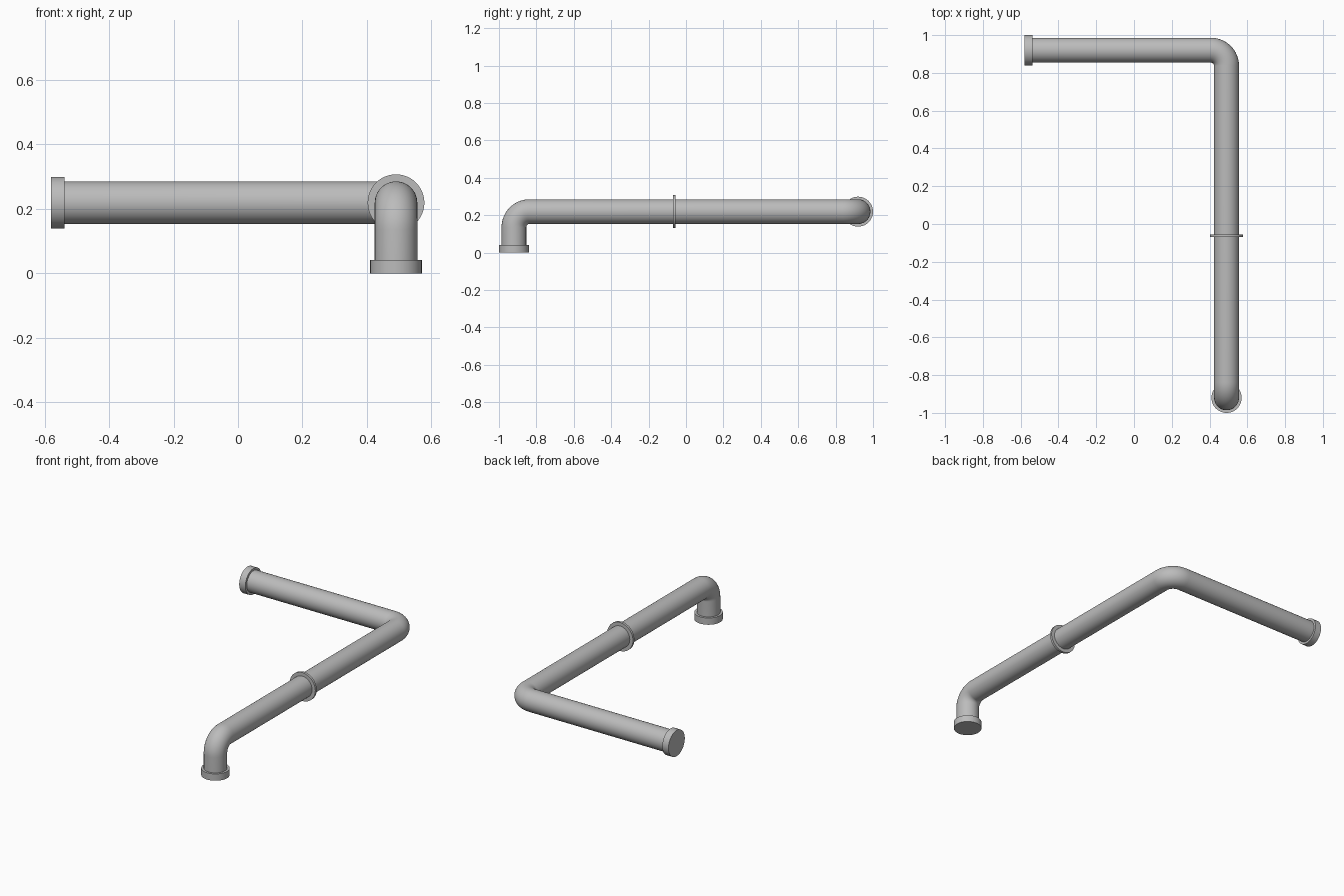
import bpy, bmesh
from math import pi, radians
from mathutils import Vector, Matrix

cube = bpy.data.objects.get("Cube")
if cube:
    bpy.data.objects.remove(cube, do_unlink=True)

SIDES = 48
PIPE_R, BEND_R = 0.066, 0.083
X, Y, Z = 0.49, 0.92, 0.219      # pipe axis offsets
END_X = -0.58

grey = bpy.data.materials.new("pipe_grey")
grey.use_nodes = True
colour = (0.5, 0.5, 0.5, 1)
grey.diffuse_color = colour
grey.node_tree.nodes["Principled BSDF"].inputs["Base Color"].default_value = colour


def finish(bm, name):
    bmesh.ops.recalc_face_normals(bm, faces=bm.faces)
    mesh = bpy.data.meshes.new(name)
    bm.to_mesh(mesh)
    bm.free()
    mesh.materials.append(grey)
    obj = bpy.data.objects.new(name, mesh)
    bpy.context.collection.objects.link(obj)
    bpy.ops.object.select_all(action='DESELECT')
    obj.select_set(True)
    bpy.context.view_layer.objects.active = obj
    bpy.ops.object.shade_smooth_by_angle(angle=radians(35))
    return obj


def disc(name, centre, axis, radius, depth):
    """Solid round collar centred on the pipe axis."""
    bm = bmesh.new()
    turn = Vector(axis).to_track_quat('Z', 'Y').to_matrix().to_4x4()
    bmesh.ops.create_cone(bm, cap_ends=True, segments=SIDES, radius1=radius,
                          radius2=radius, depth=depth,
                          matrix=Matrix.Translation(centre) @ turn)
    return finish(bm, name)


def straight(bm, edges, offset):
    geom = bmesh.ops.extrude_edge_only(bm, edges=edges)["geom"]
    verts = [g for g in geom if isinstance(g, bmesh.types.BMVert)]
    bmesh.ops.translate(bm, verts=verts, vec=offset)
    return [g for g in geom if isinstance(g, bmesh.types.BMEdge)]


def elbow(bm, edges, centre, axis):
    geom = bmesh.ops.spin(bm, geom=edges, cent=centre, axis=axis,
                          angle=pi / 2, steps=16)["geom_last"]
    return [g for g in geom if isinstance(g, bmesh.types.BMEdge)]


# Pipe: rises from the floor, runs to the back, then turns to the right
bm = bmesh.new()
bmesh.ops.create_circle(bm, segments=SIDES, radius=PIPE_R,
                        matrix=Matrix.Translation((X, -Y, 0.01)))
edges = bm.edges[:]
edges = straight(bm, edges, (0, 0, Z - BEND_R - 0.01))
edges = elbow(bm, edges, (X, BEND_R - Y, Z - BEND_R), (-1, 0, 0))
edges = straight(bm, edges, (0, 2 * (Y - BEND_R), 0))
edges = elbow(bm, edges, (X - BEND_R, Y - BEND_R, Z), (0, 0, 1))
straight(bm, edges, (END_X + 0.01 - X + BEND_R, 0, 0))
finish(bm, "pipe")

# End collars and the thin middle flange
disc("floor_collar", (X, -Y, 0.021), (0, 0, 1), 0.08, 0.042)
disc("end_collar", (END_X + 0.021, Y, Z), (1, 0, 0), 0.08, 0.042)
disc("middle_flange", (X, -0.063, Z), (0, 1, 0), 0.088, 0.014)
